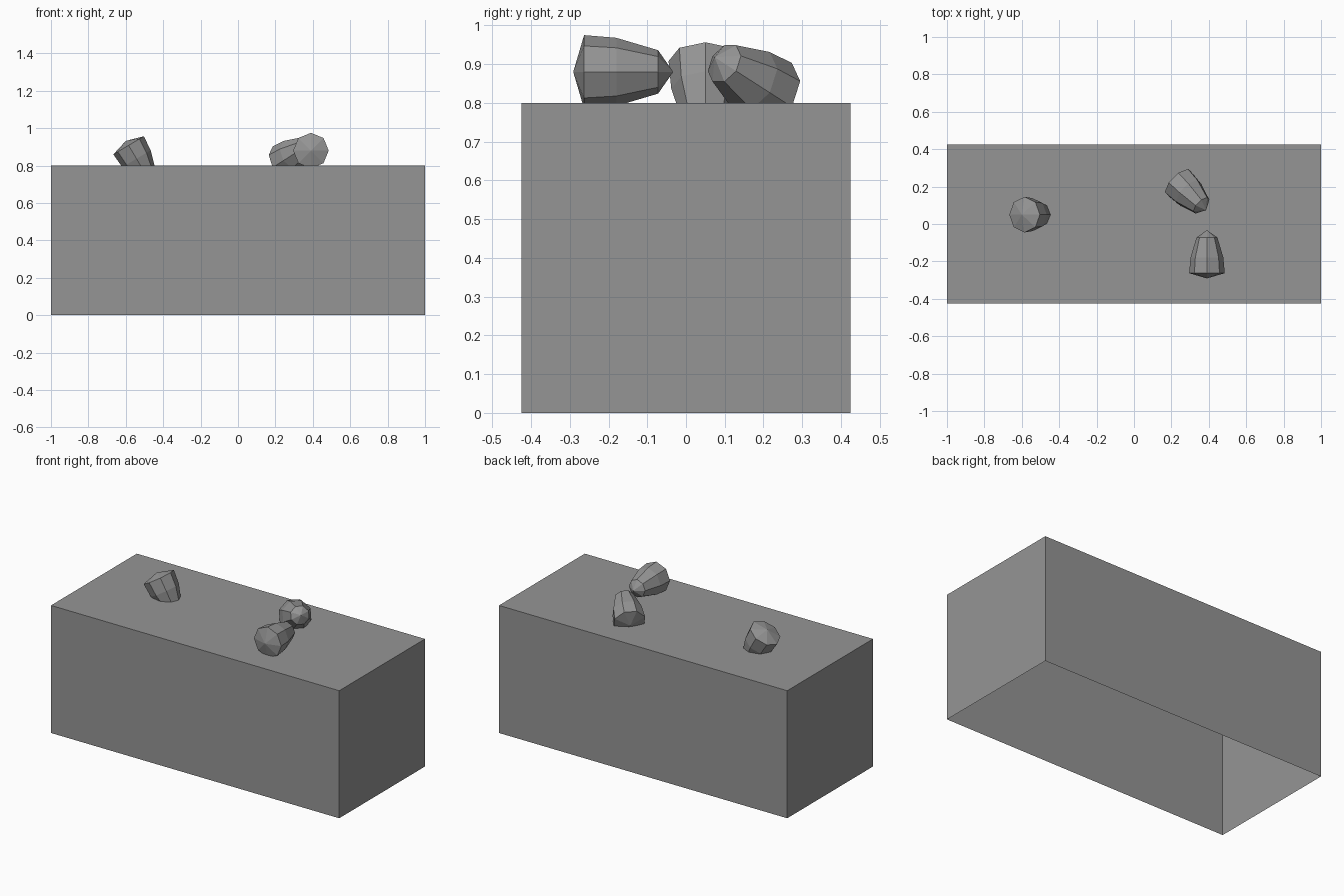
import bpy
import bmesh
from math import radians, tau
from mathutils import Matrix, Vector

cube = bpy.data.objects.get("Cube")
if cube:
    bpy.data.objects.remove(cube, do_unlink=True)

grey = bpy.data.materials.new("mid_grey")
grey.use_nodes = True
colour = (0.3, 0.3, 0.3, 1)
grey.diffuse_color = colour
grey.node_tree.nodes["Principled BSDF"].inputs["Base Color"].default_value = colour


def add_object(name, bm):
    bmesh.ops.recalc_face_normals(bm, faces=bm.faces)
    mesh = bpy.data.meshes.new(name)
    bm.to_mesh(mesh)
    bm.free()
    mesh.materials.append(grey)
    obj = bpy.data.objects.new(name, mesh)
    bpy.context.collection.objects.link(obj)
    return obj


# Hollow block, open underneath
bm = bmesh.new()
bmesh.ops.create_cube(bm, size=1, matrix=Matrix.Translation((0, 0, 0.4)) @ Matrix.Diagonal((2, 0.85, 0.8, 1)))
underside = min(bm.faces, key=lambda f: f.calc_center_median().z)
bmesh.ops.delete(bm, geom=[underside], context='FACES_ONLY')
add_object("block", bm)

# Tapered eight-sided stud: (radius, distance along its axis), blunt end first
PROFILE = [(0, -0.028), (0.095, 0), (0.088, 0.083), (0.056, 0.191), (0, 0.23)]


def add_stud(name, centre, direction, roll=0):
    bm = bmesh.new()
    verts = [bm.verts.new((r, 0, h)) for r, h in PROFILE]
    edges = [bm.edges.new(pair) for pair in zip(verts, verts[1:])]
    bmesh.ops.spin(bm, geom=verts + edges, cent=(0, 0, 0), axis=(0, 0, 1),
                   angle=tau, steps=8, use_merge=False)
    bmesh.ops.remove_doubles(bm, verts=bm.verts, dist=0.001)
    stud = add_object(name, bm)
    # The blunt end sits at the centre and the tip points along the direction
    turn = Vector(direction).to_track_quat('Z', 'Y').to_matrix().to_4x4()
    stud.matrix_world = Matrix.Translation(centre) @ turn @ Matrix.Rotation(radians(roll), 4, 'Z')


add_stud("front_stud", (0.39, -0.263, 0.88), (0, 1, 0))
add_stud("back_stud", (0.237, 0.222, 0.823), (0.64, -0.64, 0.41), roll=22.5)
add_stud("right_stud", (-0.585, 0.05, 0.908), (0.51, 0, -0.86))
